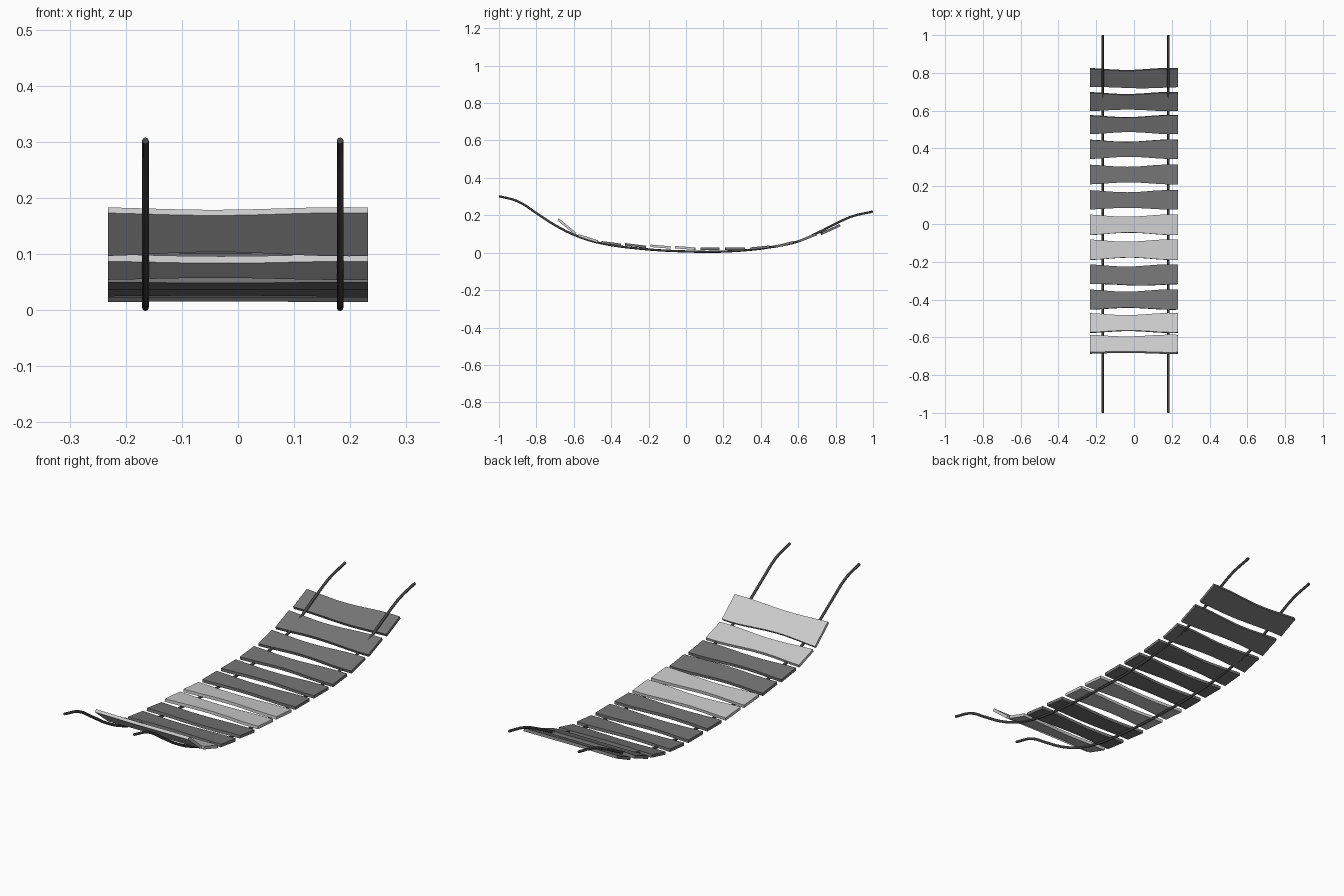
import bpy, bmesh, math
from mathutils import Vector

if "Cube" in bpy.data.objects:
    bpy.data.objects.remove(bpy.data.objects["Cube"])


def grey(name, v):
    m = bpy.data.materials.new(name)
    m.diffuse_color = (v, v, v, 1)
    m.use_nodes = True
    m.node_tree.nodes["Principled BSDF"].inputs["Base Color"].default_value = m.diffuse_color
    return m


light, dark, black = grey("pale_wood", 0.6), grey("dark_wood", 0.18), grey("rope_grey", 0.06)

# Sagging rope profile (y, z)
PATH = [(-0.999, 0.302), (-0.9, 0.275), (-0.8, 0.212), (-0.7, 0.147), (-0.58, 0.088),
        (-0.46, 0.052), (-0.25, 0.022), (0, 0.007), (0.22, 0.007), (0.475, 0.033),
        (0.61, 0.064), (0.715, 0.112), (0.8, 0.155), (0.89, 0.195), (0.999, 0.22)]


def rope(name, x):
    cu = bpy.data.curves.new(name, 'CURVE')
    cu.dimensions = '3D'
    cu.bevel_depth = 0.006
    cu.bevel_resolution = 2
    cu.use_fill_caps = True
    cu.resolution_u = 4
    sp = cu.splines.new('BEZIER')
    sp.bezier_points.add(len(PATH) - 1)
    for p, (y, z) in zip(sp.bezier_points, PATH):
        p.co = (x, y, z)
        p.handle_left_type = p.handle_right_type = 'AUTO'
    cu.materials.append(black)
    bpy.context.collection.objects.link(bpy.data.objects.new(name, cu))


rope("left_rope", -0.165)
rope("right_rope", 0.182)

# Planks: front y, rear y, front z, rear z, front edge bow, pale or dark
PLANKS = [
    (-0.683, -0.590, 0.178, 0.101, 0.006, light),
    (-0.575, -0.473, 0.093, 0.060, 0.010, light),
    (-0.453, -0.347, 0.056, 0.042, 0.009, dark),
    (-0.318, -0.214, 0.044, 0.031, -0.007, dark),
    (-0.190, -0.082, 0.037, 0.028, 0.012, light),
    (-0.058, 0.050, 0.030, 0.021, 0.012, light),
    (0.077, 0.180, 0.022, 0.022, 0.008, dark),
    (0.210, 0.315, 0.022, 0.022, 0.010, dark),
    (0.345, 0.447, 0.022, 0.032, 0.011, dark),
    (0.477, 0.576, 0.032, 0.056, 0.011, dark),
    (0.600, 0.697, 0.060, 0.099, 0.008, dark),
    (0.727, 0.824, 0.103, 0.147, -0.006, dark),
]
HALF, THICK, SEG = 0.232, 0.013, 14


def plank(i, y0, y1, z0, z1, bow, mat):
    bm = bmesh.new()
    a, b = Vector((0, y0, z0)), Vector((0, y1, z1))
    along = (b - a).normalized()
    up = Vector((0, -along.z, along.y)) * THICK / 2
    rings = []
    for k in range(SEG + 1):
        x = -HALF + 2 * HALF * k / SEG
        front_w = bow * math.cos(math.pi * x / (2 * HALF)) ** 2 - 0.002 * math.sin(math.pi * x / HALF)
        rear_w = -0.012 * math.cos(math.pi * (x + 0.04) / (2 * HALF)) ** 2
        f = a + along * front_w + Vector((x, 0, 0))
        r = b + along * rear_w + Vector((x, 0, 0))
        rings.append([bm.verts.new(c) for c in (f - up, r - up, r + up, f + up)])
    for p, q in zip(rings, rings[1:]):
        for j in range(4):
            n = (j + 1) % 4
            bm.faces.new((p[j], p[n], q[n], q[j]))
    bm.faces.new(rings[0])
    bm.faces.new(rings[-1][::-1])
    bmesh.ops.recalc_face_normals(bm, faces=bm.faces)
    me = bpy.data.meshes.new(f"plank_{i}")
    bm.to_mesh(me)
    bm.free()
    me.materials.append(mat)
    bpy.context.collection.objects.link(bpy.data.objects.new(f"plank_{i}", me))


for i, row in enumerate(PLANKS, 1):
    plank(i, *row)
